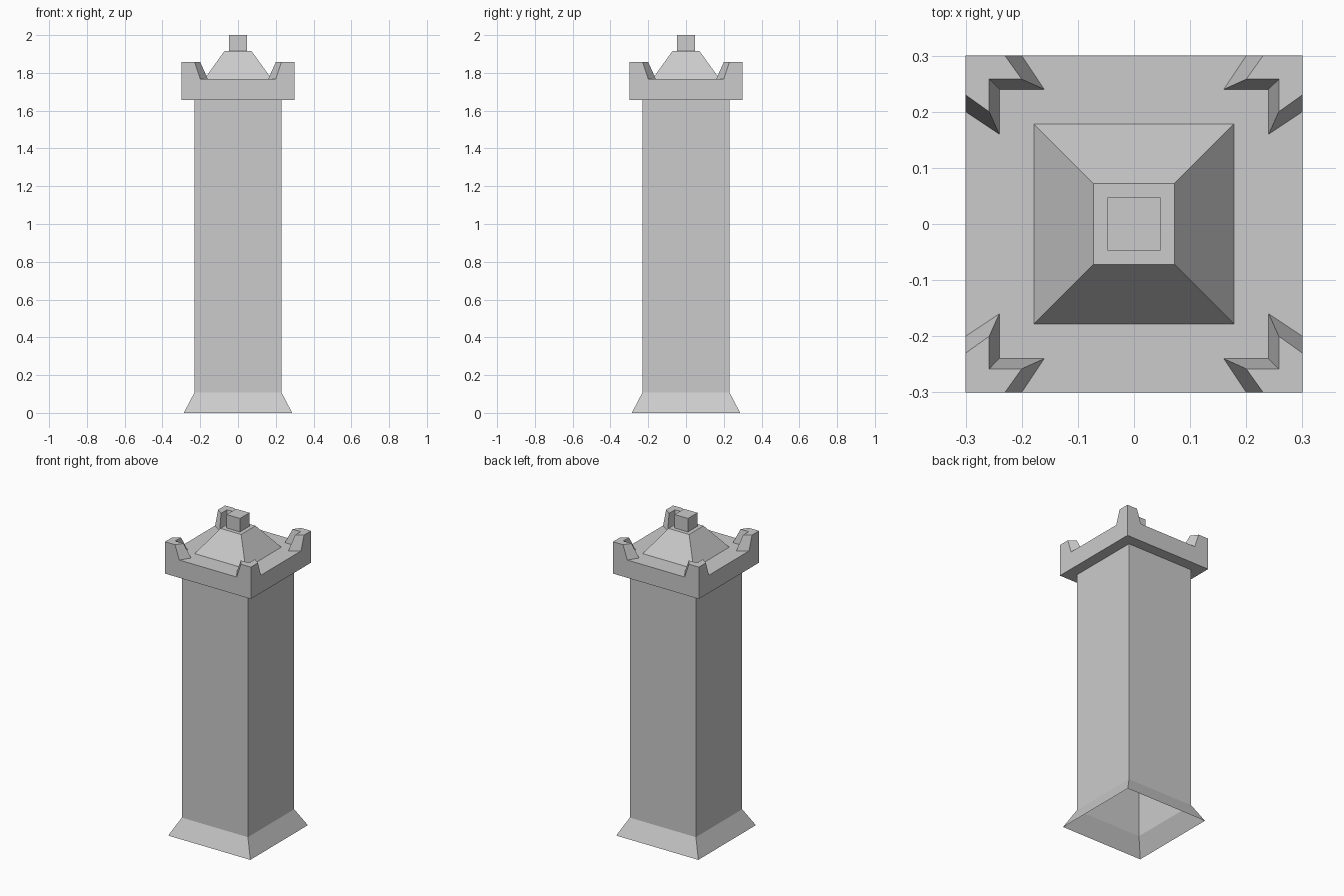
import bpy, bmesh

if "Cube" in bpy.data.objects:
    bpy.data.objects.remove(bpy.data.objects["Cube"])


def make_object(name, bm):
    me = bpy.data.meshes.new(name)
    bm.to_mesh(me)
    bm.free()
    ob = bpy.data.objects.new(name, me)
    bpy.context.collection.objects.link(ob)
    return ob


def loft(bm, rings, cap=True):
    """Join counter-clockwise rings with quads, bottom left open, top closed."""
    rows = [[bm.verts.new(p) for p in ring] for ring in rings]
    n = len(rows[0])
    for a, b in zip(rows, rows[1:]):
        for i in range(n):
            j = (i + 1) % n
            bm.faces.new((a[i], a[j], b[j], b[i]))
    if cap:
        bm.faces.new(rows[-1])


def square(h, z):
    return [(-h, -h, z), (h, -h, z), (h, h, z), (-h, h, z)]


def square_part(name, profile, cap=True):
    bm = bmesh.new()
    loft(bm, [square(h, z) for h, z in profile], cap)
    return make_object(name, bm)


BASE, LEDGE, DECK, MERLON, ROOF, TOP = 0.107, 1.656, 1.768, 1.857, 1.915, 2.0

# Flared foot and hollow shaft, open underneath
square_part("tower_shaft", [(0.287, 0), (0.231, BASE), (0.231, LEDGE)], cap=False)

# Overhanging platform with the truncated pyramid roof
square_part("platform_and_roof", [(0.231, LEDGE), (0.3, LEDGE), (0.3, DECK),
                                  (0.178, DECK), (0.072, ROOF)])

# Small block on the peak
square_part("finial", [(0.047, ROOF), (0.047, TOP)])

# L-shaped battlements with sloping ends, one per corner
foot = [(0.2, 0.3), (0.16, 0.24), (0.24, 0.24), (0.24, 0.16), (0.3, 0.2), (0.3, 0.3)]
head = [(0.23, 0.3), (0.2, 0.258), (0.258, 0.258), (0.258, 0.2), (0.3, 0.23), (0.3, 0.3)]
bm = bmesh.new()
for sx in (-1, 1):
    for sy in (-1, 1):
        rings = [[(sx * x, sy * y, z) for x, y in pts]
                 for pts, z in ((foot, DECK), (head, MERLON))]
        if sx * sy < 0:
            rings = [r[::-1] for r in rings]
        loft(bm, rings)
make_object("corner_battlements", bm)
